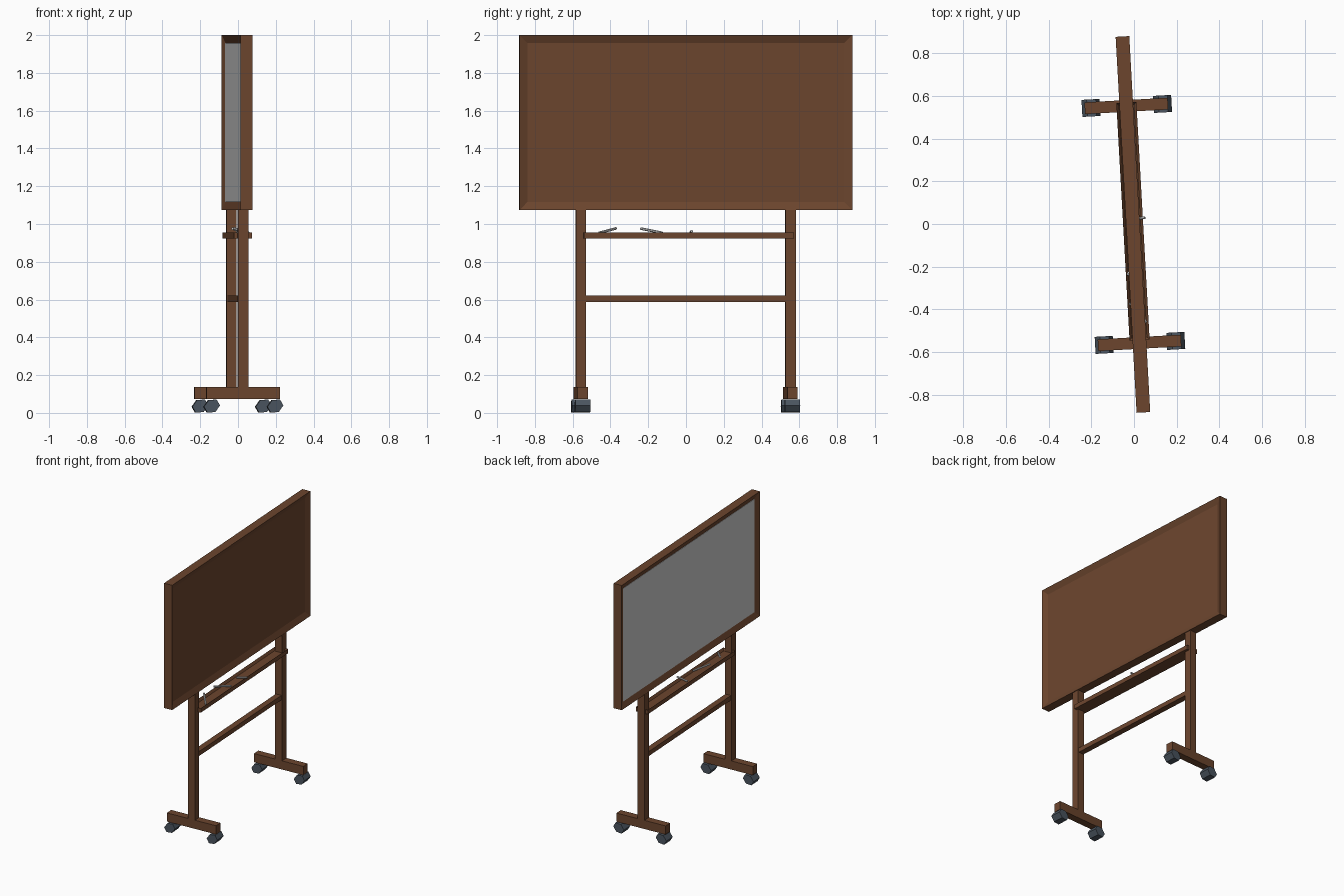
import bpy, bmesh, math
from mathutils import Matrix, Vector

if "Cube" in bpy.data.objects:
    bpy.data.objects.remove(bpy.data.objects["Cube"])

# Whole stand is turned slightly about z
TURN = Matrix.Translation((-0.005, -0.002, 0)) @ Matrix.Rotation(math.radians(3.19), 4, 'Z')


def material(name, rgb):
    m = bpy.data.materials.new(name)
    m.diffuse_color = (*rgb, 1)
    m.use_nodes = True
    m.node_tree.nodes["Principled BSDF"].inputs["Base Color"].default_value = m.diffuse_color
    return m


WOOD = material("wood", (0.15, 0.06, 0.027))
RUBBER = material("rubber", (0.07, 0.09, 0.115))


def finish(name, bm, mat=None, world=TURN):
    bmesh.ops.recalc_face_normals(bm, faces=bm.faces)
    me = bpy.data.meshes.new(name)
    bm.to_mesh(me)
    bm.free()
    if mat:
        me.materials.append(mat)
    ob = bpy.data.objects.new(name, me)
    bpy.context.collection.objects.link(ob)
    me.transform(world)
    return ob


def box_bm(x, y, z):
    """Box from (min, max) pairs."""
    bm = bmesh.new()
    bmesh.ops.create_cube(bm, size=1)
    for v in bm.verts:
        v.co = Vector([(a + b) / 2 + c * (b - a) for c, (a, b) in zip(v.co, (x, y, z))])
    return bm


def box(name, x, y, z, mat=WOOD):
    return finish(name, box_bm(x, y, z), mat)


def recess(bm, normal, border, depth):
    """Inset the face with this normal and push it inwards."""
    n = Vector(normal)
    bm.normal_update()
    face = max(bm.faces, key=lambda f: f.normal.dot(n) * f.calc_area())
    bmesh.ops.inset_region(bm, faces=[face], thickness=border, use_even_offset=True)
    for v in face.verts:
        v.co -= n * depth


# Board: wooden frame with a recess on both sides
bm = box_bm((-0.032, 0.032), (-0.882, 0.882), (1.074, 2.0))
for side in (-1, 1):
    recess(bm, (side, 0, 0), 0.042, 0.018)
finish("board_frame", bm, WOOD)

# Grey writing surface on one side
box("writing_surface", (-0.016, -0.012), (-0.839, 0.839), (1.117, 1.957), None)

# Legs, feet and hexagonal wheels
for end, s in (("near", -1), ("far", 1)):
    y = s * 0.556
    box(end + "_post", (-0.027, 0.027), (y - 0.0275, y + 0.0275), (0.13, 1.08))
    box(end + "_foot", (-0.195, 0.195), (y - 0.0275, y + 0.0275), (0.073, 0.137))
    for side, x in (("left", -0.166), ("right", 0.17)):
        bm = bmesh.new()
        bmesh.ops.create_cone(bm, cap_ends=True, segments=6, radius1=1, radius2=1, depth=0.08)
        top = max(v.co.y for v in bm.verts)
        wide = max(v.co.x for v in bm.verts)
        bmesh.ops.scale(bm, vec=(0.0385 / wide, 0.036 / top, 1), verts=bm.verts)
        bmesh.ops.transform(bm, verts=bm.verts, matrix=Matrix.Translation((x, y, 0.036))
                            @ Matrix.Rotation(math.pi / 2, 4, 'X')
                            @ Matrix.Rotation(math.pi / 6 if wide < 0.9 else 0, 4, 'Z'))
        finish(f"{end}_{side}_wheel", bm, RUBBER)

# Cross bar
box("cross_bar", (-0.022, 0.022), (-0.54, 0.54), (0.588, 0.622))

# Chalk tray with a raised rim
bm = box_bm((-0.046, 0.048), (-0.542, 0.572), (0.924, 0.956))
recess(bm, (0, 0, 1), 0.012, 0.018)
finish("chalk_tray", bm, WOOD)


# Chalk sticks resting on the tray rim
def stick(name, a, b, r=0.007):
    a, b = Vector(a), Vector(b)
    bm = bmesh.new()
    bmesh.ops.create_cone(bm, cap_ends=True, segments=6, radius1=r, radius2=r, depth=(b - a).length)
    finish(name, bm, None, Matrix.Translation((a + b) / 2)
           @ (b - a).to_track_quat('Z', 'Y').to_matrix().to_4x4())


stick("chalk_1", (0.057, -0.46, 0.953), (-0.02, -0.37, 0.977))
stick("chalk_2", (-0.03, -0.24, 0.976), (0.03, -0.125, 0.953))
stick("chalk_3", (0.052, 0.03, 0.963), (-0.025, 0.02, 0.946))
